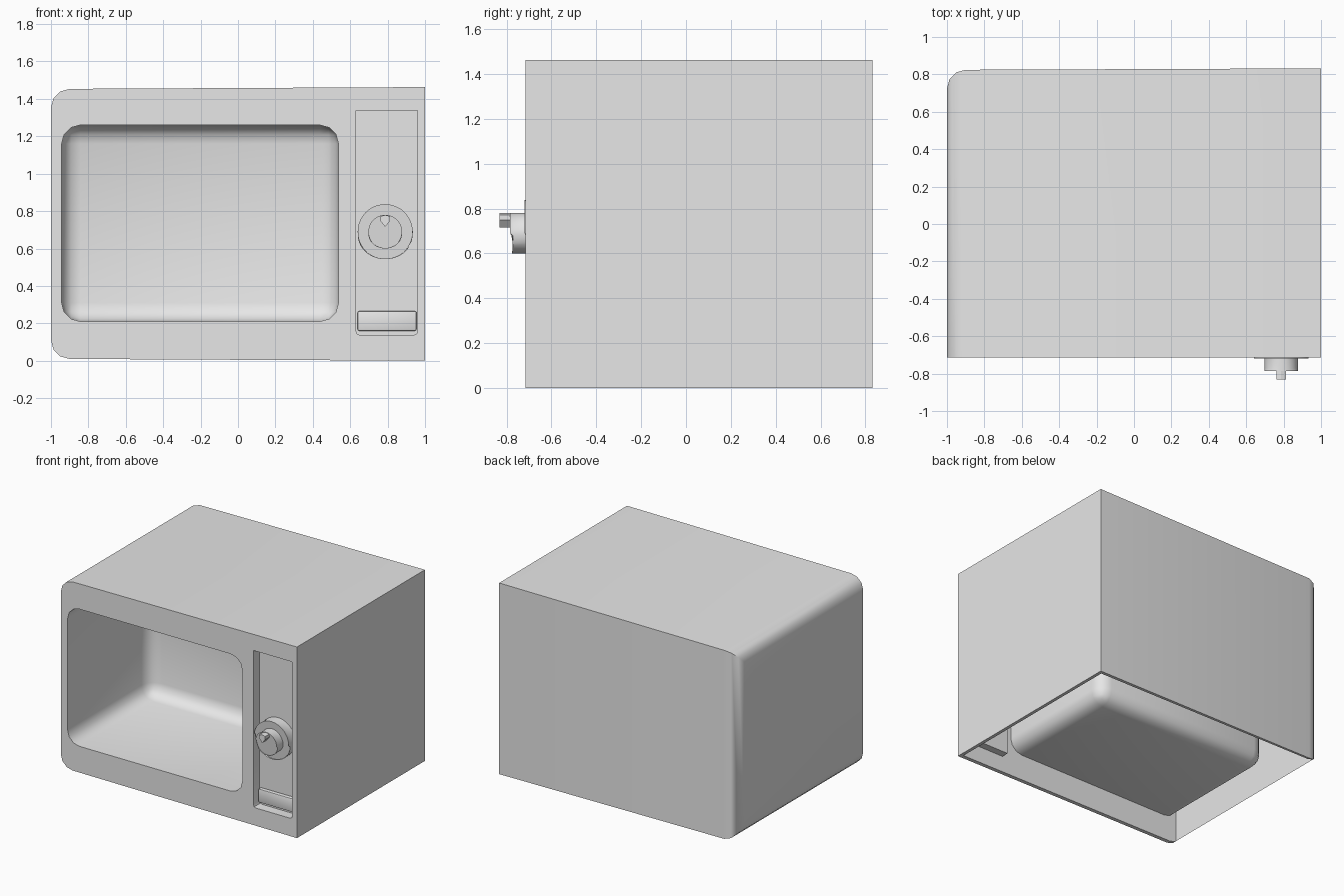
import bpy, bmesh, math
from mathutils import Matrix

cube = bpy.data.objects.get("Cube")
if cube:
    bpy.data.objects.remove(cube, do_unlink=True)

grey = bpy.data.materials.new("light_grey")
grey.use_nodes = True
grey.diffuse_color = (0.8, 0.8, 0.8, 1)
grey.node_tree.nodes["Principled BSDF"].inputs["Base Color"].default_value = (0.8, 0.8, 0.8, 1)

FRONT, BACK, TOP = -0.715, 0.832, 1.463


def finish(name, bm):
    bmesh.ops.recalc_face_normals(bm, faces=bm.faces)
    mesh = bpy.data.meshes.new(name)
    bm.to_mesh(mesh)
    bm.free()
    mesh.materials.append(grey)
    ob = bpy.data.objects.new(name, mesh)
    bpy.context.collection.objects.link(ob)
    return ob


def box(name, lo, hi, radius=0, segments=3, pick=lambda edge: True, shape=None):
    """Box between two corners, with the picked edges rounded."""
    bm = bmesh.new()
    bmesh.ops.create_cube(bm, size=1)
    for v in bm.verts:
        v.co = [lo[i] if v.co[i] < 0 else hi[i] for i in range(3)]
        if shape:
            shape(v.co)
    if radius:
        edges = [e for e in bm.edges if pick(e)]
        bmesh.ops.bevel(bm, geom=edges, offset=radius, segments=segments,
                        profile=0.5, affect='EDGES')
    return finish(name, bm)


def disc(name, x, z, radius, y_front, y_back, bevel):
    """Round part facing the front, with a softened front rim."""
    bm = bmesh.new()
    bmesh.ops.create_cone(bm, cap_ends=True, segments=48, radius1=radius,
                          radius2=radius, depth=y_back - y_front)
    bm.transform(Matrix.Translation((x, (y_front + y_back) / 2, z))
                 @ Matrix.Rotation(math.radians(90), 4, 'X'))
    rim = [e for e in bm.edges if all(v.co.y < y_front + 0.001 for v in e.verts)]
    bmesh.ops.bevel(bm, geom=rim, offset=bevel, segments=2, profile=0.5, affect='EDGES')
    return finish(name, bm)


def cut(target, tool):
    """Subtract the tool from the target and discard the tool."""
    mod = target.modifiers.new("cut", 'BOOLEAN')
    mod.operation, mod.solver, mod.object = 'DIFFERENCE', 'EXACT', tool
    bpy.context.view_layer.objects.active = target
    bpy.ops.object.modifier_apply(modifier=mod.name)
    bpy.data.objects.remove(tool, do_unlink=True)


def not_front(edge):
    return not all(v.co.y < FRONT + 0.1 for v in edge.verts)


def left_end(edge):
    """Edges of the rounded end, except the crisp front one."""
    return all(v.co.x < -0.9 for v in edge.verts) and not_front(edge)


def right_rear(edge):
    return left_end(edge) or (not_front(edge) and all(v.co.y > FRONT + 0.1 for v in edge.verts)
                              and all(v.co.x < -0.9 for v in edge.verts))


def taper(co):
    """Draw the rounded end in a little."""
    if co.x < 0:
        co.z += 0.01 if co.z < 0.5 else -0.01
        if co.y > 0:
            co.y -= 0.008


# Outer casing, rounded at one end
casing = box("casing", (-1, FRONT, 0), (1, BACK, TOP), 0.1, 3, left_end, taper)

# Hollow underside, leaving room for the cooking cavity and control recess
hollow = box("hollow", (-0.955, FRONT + 0.03, -0.2), (0.975, BACK - 0.025, TOP - 0.03))
cut(hollow, box("cavity_wall", (-0.95, FRONT - 0.1, 0.2), (0.545, 0.29, 1.27), 0.1, 3, not_front))
cut(hollow, box("recess_wall", (0.62, FRONT - 0.1, 0.125), (0.97, -0.63, 1.35)))
cut(casing, hollow)

# Cooking cavity with rounded corners
cut(casing, box("cavity", (-0.943, FRONT - 0.1, 0.21), (0.537, 0.28, 1.26), 0.1, 3, not_front))

# Control recess with softened lower corners
cut(casing, box("recess", (0.632, FRONT - 0.1, 0.137), (0.96, -0.64, 1.338), 0.02, 2,
                lambda e: all(v.co.z < 0.5 for v in e.verts)
                and e.verts[0].co.x == e.verts[1].co.x))

# Door button at the foot of the recess
button = box("door_button", (0.64, -0.67, 0.16), (0.954, -0.635, 0.265), 0.008, 2)

# Timer dial and its raised pointer
KX, KZ = 0.787, 0.69
dial_base = disc("dial_base", KX, KZ, 0.147, -0.708, -0.635, 0.012)
dial = disc("dial", KX, KZ, 0.09, -0.777, -0.70, 0.008)

bm = bmesh.new()
outline = [(KX - 0.026, 0.772), (KX - 0.026, 0.748), (KX, 0.716),
           (KX + 0.026, 0.748), (KX + 0.026, 0.772), (KX, 0.779)]
face = bm.faces.new([bm.verts.new((x, -0.832, z)) for x, z in outline])
extruded = bmesh.ops.extrude_face_region(bm, geom=[face])["geom"]
bmesh.ops.translate(bm, vec=(0, 0.07, 0),
                    verts=[g for g in extruded if isinstance(g, bmesh.types.BMVert)])
pointer = finish("dial_pointer", bm)

# Smooth the rounded parts and keep hard edges sharp
bpy.ops.object.select_all(action='DESELECT')
for ob in (casing, button, dial_base, dial):
    ob.select_set(True)
bpy.context.view_layer.objects.active = casing
bpy.ops.object.shade_smooth_by_angle(angle=math.radians(40))
bpy.ops.object.select_all(action='DESELECT')
